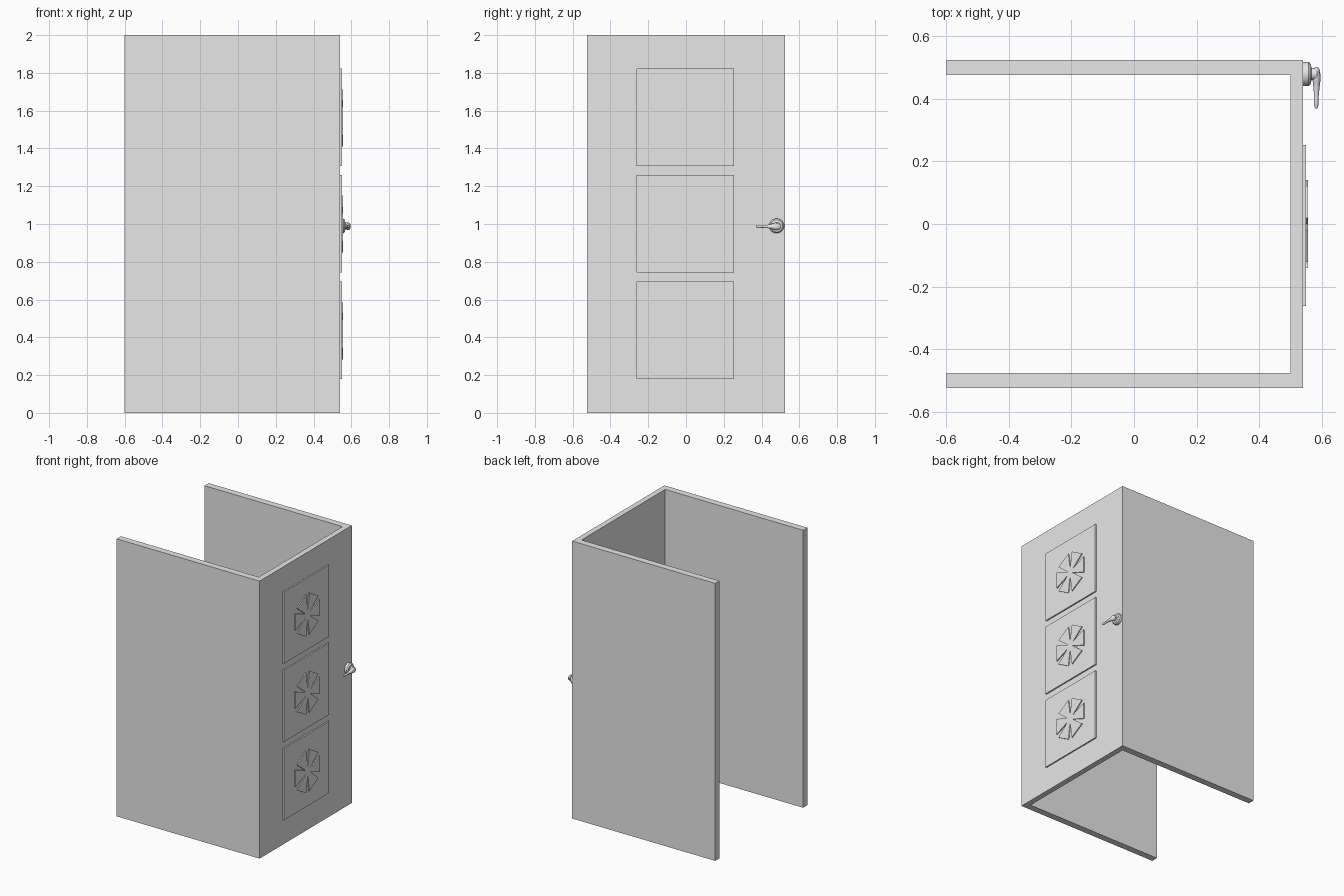
import bpy
import bmesh
from math import sin, cos, tan, pi, radians
from mathutils import Vector

if "Cube" in bpy.data.objects:
    bpy.data.objects.remove(bpy.data.objects["Cube"], do_unlink=True)

GREY = (0.8, 0.8, 0.8, 1.0)
mat = bpy.data.materials.new("plain grey")
mat.use_nodes = True
mat.diffuse_color = GREY
mat.node_tree.nodes["Principled BSDF"].inputs["Base Color"].default_value = GREY


def finish(name, bm, smooth=False):
    bmesh.ops.recalc_face_normals(bm, faces=bm.faces)
    mesh = bpy.data.meshes.new(name)
    bm.to_mesh(mesh)
    bm.free()
    mesh.materials.append(mat)
    obj = bpy.data.objects.new(name, mesh)
    bpy.context.collection.objects.link(obj)
    if smooth:
        bpy.ops.object.select_all(action="DESELECT")
        obj.select_set(True)
        bpy.context.view_layer.objects.active = obj
        bpy.ops.object.shade_smooth_by_angle(angle=radians(40))
    return obj


def prism(name, outline, shift):
    """Extrude a closed flat outline along a vector."""
    bm = bmesh.new()
    face = bm.faces.new([bm.verts.new(p) for p in outline])
    top = bmesh.ops.extrude_face_region(bm, geom=[face])["geom"]
    moved = [v for v in top if isinstance(v, bmesh.types.BMVert)]
    bmesh.ops.translate(bm, verts=moved, vec=shift)
    # the first face stays as the far cap
    return finish(name, bm)


def loft(name, rings):
    """Skin a list of equal rings of points and cap both ends."""
    bm = bmesh.new()
    rows = [[bm.verts.new(p) for p in ring] for ring in rings]
    n = len(rows[0])
    for a, b in zip(rows, rows[1:]):
        for i in range(n):
            j = (i + 1) % n
            bm.faces.new((a[i], a[j], b[j], b[i]))
    bm.faces.new(rows[0])
    bm.faces.new(rows[-1])
    return finish(name, bm, smooth=True)


# Door and its two side walls, one U-shaped body
BACK, FACE, INNER = -0.6, 0.54, 0.5
SIDE, SIDE_IN = 0.525, 0.477
half = [(BACK, SIDE_IN), (BACK, SIDE), (FACE, SIDE)]
plan = half + [(x, -y) for x, y in reversed(half)]
plan += [(INNER, -SIDE_IN), (INNER, SIDE_IN)]
prism("door_and_walls", [(x, y, 0) for x, y in plan], Vector((0, 0, 2)))

# Three raised square panels, each with a six-bladed rosette
PANEL_Y, PANEL_HALF = -0.005, 0.258
REACH, HUB = 0.14, 0.03
for label, z in (("lower", 0.437), ("middle", 1.002), ("upper", 1.565)):
    corners = [(-1, -1), (1, -1), (1, 1), (-1, 1)]
    square = [(FACE, PANEL_Y + a * PANEL_HALF, z + b * PANEL_HALF)
              for a, b in corners]
    prism(label + "_panel", square, Vector((0.01, 0, 0)))

    star = []
    spread = REACH * tan(radians(23))
    for k in range(6):
        t = k * pi / 3
        for u, v in ((REACH, -spread), (REACH, spread)):
            star.append((u * cos(t) - v * sin(t), u * sin(t) + v * cos(t)))
        notch = t + pi / 6
        star.append((HUB * cos(notch), HUB * sin(notch)))
    prism(label + "_rosette",
          [(FACE + 0.009, a, z - 0.003 + b) for a, b in star],
          Vector((0.008, 0, 0)))

# Door handle: turned rose and neck
KNOB_Y, KNOB_Z, SEGMENTS = 0.48, 0.99, 20
angles = [2 * pi * i / SEGMENTS for i in range(SEGMENTS)]
turning = [(0.54, 0.039), (0.558, 0.039), (0.566, 0.032),
           (0.568, 0.019), (0.585, 0.019), (0.593, 0.012)]
loft("handle_rose", [[(x, KNOB_Y + r * cos(t), KNOB_Z + r * sin(t))
                      for t in angles] for x, r in turning])

# Door handle: tapering lever, rows are y, x, half depth, half height
lever = [(0.503, 0.584, 0.004, 0.006), (0.495, 0.584, 0.010, 0.016),
         (0.475, 0.584, 0.013, 0.020), (0.455, 0.584, 0.012, 0.014),
         (0.43, 0.584, 0.009, 0.008), (0.40, 0.583, 0.007, 0.007),
         (0.38, 0.583, 0.007, 0.009), (0.37, 0.583, 0.004, 0.005)]
loft("handle_lever", [[(x + d * cos(t), y, KNOB_Z - 0.003 + h * sin(t))
                       for t in angles] for y, x, d, h in lever])
